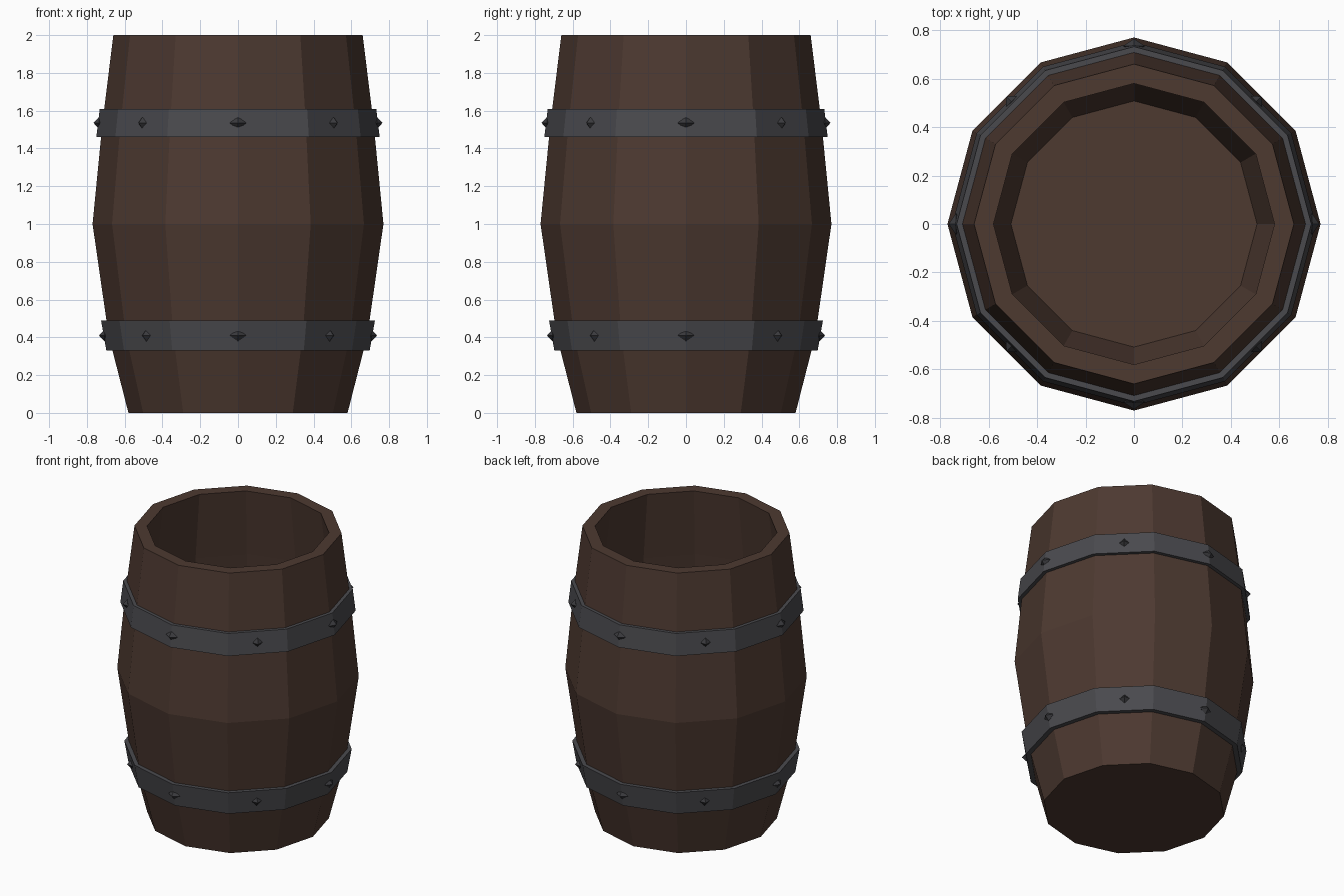
import bpy, bmesh, math
from mathutils import Matrix

default = bpy.data.objects.get("Cube")
if default:
    bpy.data.objects.remove(default, do_unlink=True)

SIDES = 12


def material(name, color):
    mat = bpy.data.materials.new(name)
    mat.use_nodes = True
    mat.diffuse_color = (*color, 1)
    mat.node_tree.nodes["Principled BSDF"].inputs["Base Color"].default_value = (*color, 1)
    return mat


def finish(name, bm, mat):
    bmesh.ops.recalc_face_normals(bm, faces=bm.faces)
    mesh = bpy.data.meshes.new(name)
    bm.to_mesh(mesh)
    bm.free()
    mesh.materials.append(mat)
    obj = bpy.data.objects.new(name, mesh)
    bpy.context.collection.objects.link(obj)
    return obj


def lathe(name, profile, mat, closed):
    """Turn (radius, height) points into a faceted ring; open profiles get end caps."""
    bm = bmesh.new()
    rings = []
    for r, z in profile:
        angles = [math.tau * i / SIDES for i in range(SIDES)]
        rings.append([bm.verts.new((r * math.cos(a), r * math.sin(a), z)) for a in angles])
    pairs = list(zip(rings, rings[1:]))
    if closed:
        pairs.append((rings[-1], rings[0]))
    else:
        bm.faces.new(rings[0])
        bm.faces.new(rings[-1])
    for low, high in pairs:
        for i in range(SIDES):
            j = (i + 1) % SIDES
            bm.faces.new((low[i], low[j], high[j], high[i]))
    return finish(name, bm, mat)


def studs(name, z, corner, flat, mat):
    """Eight pointed studs; every second one sits on a corner of the hoop."""
    bm = bmesh.new()
    for i in range(8):
        on_corner = i % 2 == 0
        radius = corner if on_corner else flat
        width = 0.045 if on_corner else 0.032
        place = (Matrix.Rotation(math.tau * i / 8, 4, "Z")
                 @ Matrix.Translation((radius, 0, z))
                 @ Matrix.Diagonal((0.03, width, 0.032, 1)))
        tips = [bm.verts.new(place @ v.co) for v in octahedron.verts]
        for f in octahedron.faces:
            bm.faces.new([tips[v.index] for v in f.verts])
    return finish(name, bm, mat)


# Unit octahedron used as the stud shape
octahedron = bmesh.new()
top, bottom = octahedron.verts.new((0, 0, 1)), octahedron.verts.new((0, 0, -1))
belt = [octahedron.verts.new(p) for p in ((1, 0, 0), (0, 1, 0), (-1, 0, 0), (0, -1, 0))]
for k in range(4):
    octahedron.faces.new((belt[k], belt[(k + 1) % 4], top))
    octahedron.faces.new((belt[(k + 1) % 4], belt[k], bottom))
octahedron.verts.index_update()

wood = material("dark_wood", (0.074, 0.041, 0.030))
iron = material("iron", (0.068, 0.068, 0.076))
stud_iron = material("dark_iron", (0.042, 0.042, 0.047))

# Hollow body: up the outside, over the rim, down the inside to the floor
outside = [(0.58, 0), (0.685, 0.41), (0.77, 1), (0.718, 1.53), (0.66, 2)]
inside = [(0.58, 2), (0.638, 1.53), (0.69, 1), (0.605, 0.41), (0.508, 0.08)]
lathe("barrel_body", outside + inside, wood, closed=False)

# Hoops, each following the slope of the staves
lathe("upper_hoop", [(0.69, 1.46), (0.75, 1.46), (0.732, 1.61), (0.67, 1.61)], iron, closed=True)
lathe("lower_hoop", [(0.64, 0.33), (0.697, 0.33), (0.725, 0.49), (0.67, 0.49)], iron, closed=True)

# Studs on the hoops
studs("upper_studs", 1.535, 0.735, 0.715, stud_iron)
studs("lower_studs", 0.41, 0.706, 0.686, stud_iron)
octahedron.free()
